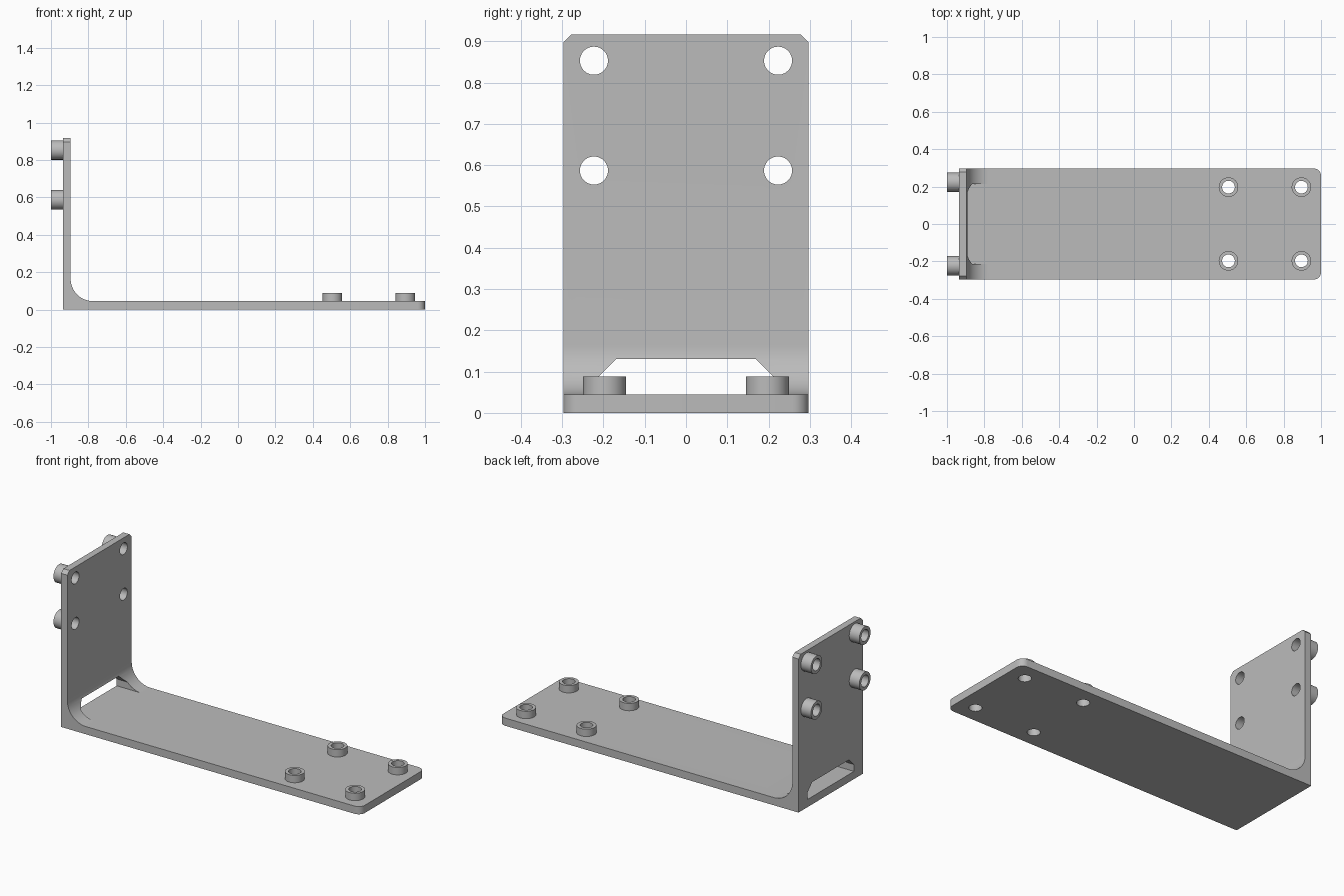
import bpy, bmesh, math
from mathutils import Matrix, Vector

if "Cube" in bpy.data.objects:
    bpy.data.objects.remove(bpy.data.objects["Cube"])

HALF_W = 0.297
WALL_OUT, WALL_IN, TOP = -0.935, -0.895, 0.917
FLOOR = 0.045
FILLET = 0.12
BOSS_R, HOLE_R = 0.052, 0.034
SIDES = 48

grey = bpy.data.materials.new("plain grey")
grey.use_nodes = True
colour = (0.5, 0.5, 0.5, 1)
grey.diffuse_color = colour
grey.node_tree.nodes["Principled BSDF"].inputs["Base Color"].default_value = colour


def add_object(name, bm):
    bmesh.ops.recalc_face_normals(bm, faces=bm.faces)
    mesh = bpy.data.meshes.new(name)
    bm.to_mesh(mesh)
    bm.free()
    mesh.materials.append(grey)
    obj = bpy.data.objects.new(name, mesh)
    bpy.context.collection.objects.link(obj)
    return obj


def prism(points, direction):
    """Closed polygon swept along a direction."""
    bm = bmesh.new()
    face = bm.faces.new([bm.verts.new(p) for p in points])
    swept = bmesh.ops.extrude_face_region(bm, geom=[face])
    verts = [v for v in swept["geom"] if isinstance(v, bmesh.types.BMVert)]
    bmesh.ops.translate(bm, verts=verts, vec=direction)
    return bm


def activate(obj):
    bpy.ops.object.select_all(action='DESELECT')
    obj.select_set(True)
    bpy.context.view_layer.objects.active = obj


def cut(target, cutter):
    cutter.hide_render = True
    mod = target.modifiers.new("cut", 'BOOLEAN')
    mod.operation, mod.solver, mod.object = 'DIFFERENCE', 'EXACT', cutter
    activate(target)
    bpy.ops.object.modifier_apply(modifier=mod.name)
    bpy.data.objects.remove(cutter)


def smooth(obj):
    activate(obj)
    bpy.ops.object.shade_smooth_by_angle(angle=math.radians(30))


# Bracket: L profile with an inside fillet
cx, cz = WALL_IN + FILLET, FLOOR + FILLET
arc = [(cx - FILLET * math.sin(a), cz - FILLET * math.cos(a))
       for a in (math.pi / 2 * i / 16 for i in range(17))]
profile = [(WALL_OUT, 0), (1, 0), (1, FLOOR)] + arc + [(WALL_IN, TOP), (WALL_OUT, TOP)]
bm = prism([(x, -HALF_W, z) for x, z in profile], (0, 2 * HALF_W, 0))


def corner_edges(axis, value, along):
    def keep(e):
        d = e.verts[1].co - e.verts[0].co
        return (abs(abs(d[along]) - d.length) < 1e-5
                and all(abs(v.co[axis] - value) < 1e-5 for v in e.verts))
    return [e for e in bm.edges if keep(e)]


# Rounded base corners and chamfered wall corners
bmesh.ops.bevel(bm, geom=corner_edges(0, 1, 2), offset=0.04, segments=8,
                profile=0.5, affect='EDGES')
bmesh.ops.bevel(bm, geom=corner_edges(2, TOP, 0), offset=0.02, segments=1,
                profile=0.5, affect='EDGES')
bracket = add_object("bracket", bm)

# Slot through the foot of the wall
slot = [(-0.215, FLOOR), (0.215, FLOOR), (0.215, 0.085),
        (0.17, 0.13), (-0.17, 0.13), (-0.215, 0.085)]
cut(bracket, add_object("slot_cutter", prism([(-0.97, y, z) for y, z in slot], (0.3, 0, 0))))


def add_boss(name, base, height, turn):
    """Ring standing on a plate, with its hole drilled through."""
    place = Matrix.Translation(Vector(base)) @ turn
    bm = bmesh.new()
    ring = [(HOLE_R, 0), (BOSS_R, 0), (BOSS_R, height), (HOLE_R, height)]
    face = bm.faces.new([bm.verts.new((r, 0, h)) for r, h in ring])
    edges = list(face.edges)
    bm.faces.remove(face)
    bmesh.ops.spin(bm, geom=edges, axis=(0, 0, 1), cent=(0, 0, 0),
                   angle=math.tau, steps=SIDES, use_merge=True)
    bmesh.ops.remove_doubles(bm, verts=bm.verts, dist=1e-5)
    bm.transform(place)
    smooth(add_object(name, bm))
    bm = bmesh.new()
    bmesh.ops.create_cone(bm, cap_ends=True, segments=SIDES, radius1=HOLE_R,
                          radius2=HOLE_R, depth=0.2, matrix=place)
    cut(bracket, add_object("hole_cutter", bm))


# Bosses on the base and on the outside of the wall
outward = Matrix.Rotation(-math.pi / 2, 4, 'Y')
for side, s in (("left", 1), ("right", -1)):
    for spot, x in (("inner", 0.505), ("outer", 0.895)):
        add_boss(f"base_boss_{spot}_{side}", (x, s * 0.197, FLOOR), 0.043, Matrix())
    for spot, z in (("lower", 0.587), ("upper", 0.853)):
        add_boss(f"wall_boss_{spot}_{side}", (WALL_OUT, s * 0.223, z), 0.065, outward)

smooth(bracket)
